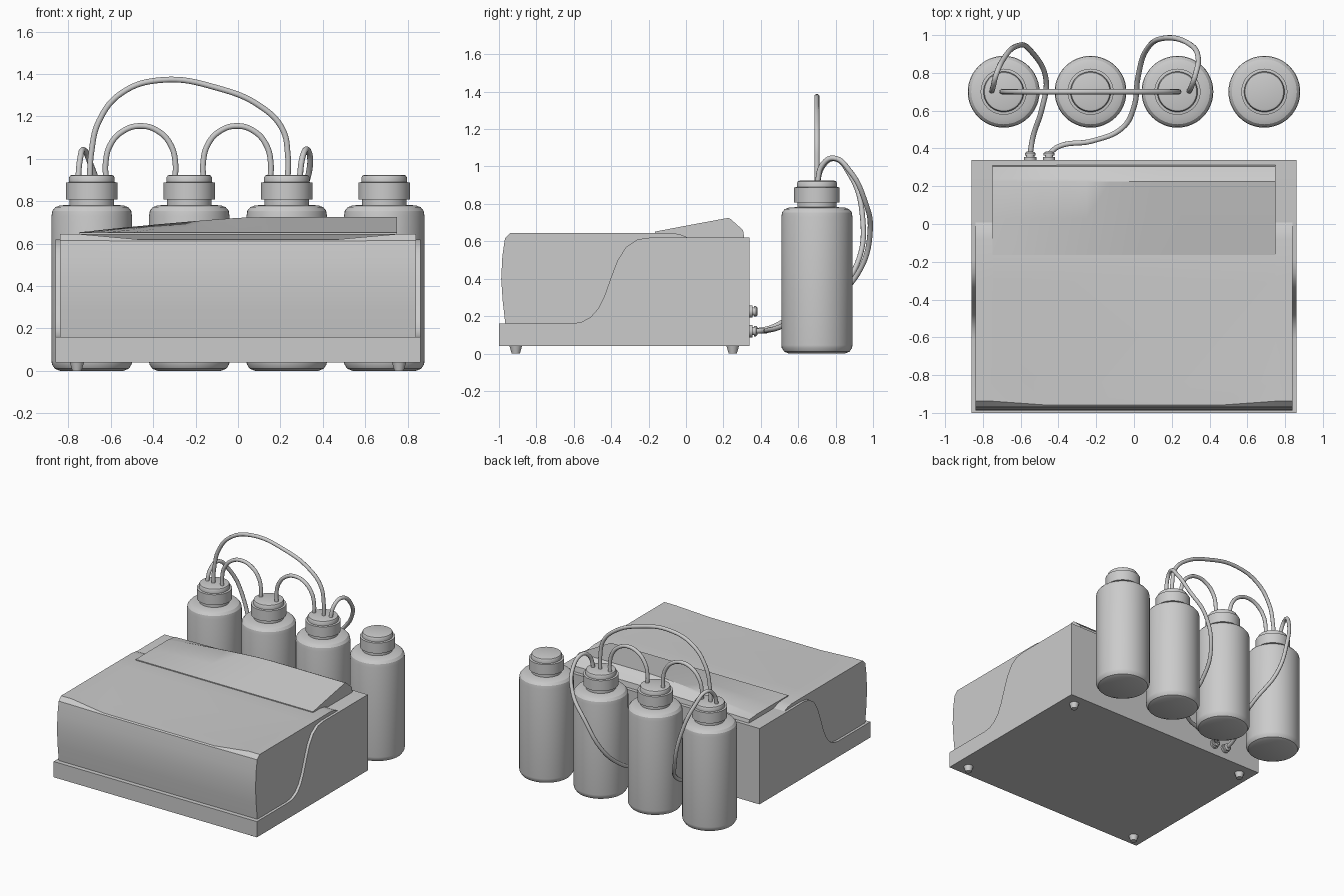
import bpy, bmesh
from math import radians, sin, cos, pi


def finish(name, bm, angle=30):
    bmesh.ops.recalc_face_normals(bm, faces=bm.faces)
    me = bpy.data.meshes.new(name)
    bm.to_mesh(me)
    bm.free()
    ob = bpy.data.objects.new(name, me)
    bpy.context.collection.objects.link(ob)
    bpy.ops.object.select_all(action='DESELECT')
    ob.select_set(True)
    bpy.context.view_layer.objects.active = ob
    bpy.ops.object.shade_smooth_by_angle(angle=radians(angle))
    return ob


def loft(name, sections, angle=30):
    """Bridge closed sections of equal length and cap both ends."""
    bm = bmesh.new()
    rings = [[bm.verts.new(p) for p in s] for s in sections]
    n = len(rings[0])
    for a, b in zip(rings, rings[1:]):
        for i in range(n):
            j = (i + 1) % n
            bm.faces.new((a[i], a[j], b[j], b[i]))
    bm.faces.new(rings[0])
    bm.faces.new(rings[-1])
    return finish(name, bm, angle)


def lathe(name, profile, loc, axis='z', seg=40):
    """Revolve (radius, height) points; closed with end caps."""
    rings = []
    for r, h in profile:
        ring = []
        for k in range(seg):
            u, v = r * cos(2 * pi * k / seg), r * sin(2 * pi * k / seg)
            p = (u, v, h) if axis == 'z' else (u, h, v)
            ring.append([p[i] + loc[i] for i in range(3)])
        rings.append(ring)
    return loft(name, rings)


def tube(name, pts, r=0.014):
    cu = bpy.data.curves.new(name, 'CURVE')
    cu.dimensions = '3D'
    cu.bevel_depth = r
    cu.bevel_resolution = 3
    cu.resolution_u = 8
    cu.use_fill_caps = True
    sp = cu.splines.new('BEZIER')
    sp.bezier_points.add(len(pts) - 1)
    for bp, p in zip(sp.bezier_points, pts):
        bp.co = p
        bp.handle_left_type = bp.handle_right_type = 'AUTO'
    bpy.context.collection.objects.link(bpy.data.objects.new(name, cu))


# Housing base with S-shaped side walls
base = [(-1, 0.04), (-1, 0.16), (-0.61, 0.16), (-0.56, 0.168), (-0.51, 0.195),
        (-0.47, 0.24), (-0.435, 0.31), (-0.40, 0.41), (-0.365, 0.50),
        (-0.32, 0.57), (-0.26, 0.61), (-0.19, 0.62), (0.34, 0.62), (0.34, 0.04)]
loft("housing_base", [[(x, y, z) for y, z in base] for x in (-0.86, 0.86)])

# Front lid: y, outer z, inner z, inner column x (dished top with triangular flanks)
lid = [(-0.965, 0.15, 0.15, 0.47), (-0.98, 0.28, 0.28, 0.47),
       (-0.988, 0.40, 0.40, 0.47), (-0.982, 0.52, 0.52, 0.47),
       (-0.968, 0.615, 0.612, 0.47), (-0.938, 0.645, 0.62, 0.47),
       (-0.835, 0.645, 0.624, 0.57), (-0.30, 0.645, 0.645, 0.745),
       (-0.08, 0.645, 0.645, 0.745), (-0.03, 0.637, 0.637, 0.745),
       (0.02, 0.615, 0.615, 0.745), (0.02, 0.15, 0.15, 0.745)]
cols = []
for side, col in ((-1, 0), (-1, 1), (-1, 2), (1, 2), (1, 1), (1, 0)):
    sec = []
    for k, (y, zo, zi, xi) in enumerate(lid):
        x = (0.84, 0.75, xi)[col]
        if col == 2 and k == 5:
            y = -0.958
        sec.append((side * x, y, zi if col == 2 else zo))
    cols.append(sec)
loft("front_lid", cols, 20)

# Rear hood, its ridge rising from left to right
hood = []
for k in range(13):
    x = -0.75 + 1.5 * k / 12
    t = min(1, (x + 0.75) / 0.8)
    h = 0.072 * (t + 0.25 * t * (1 - t))
    hood.append([(x, -0.165, 0.60), (x, -0.165, 0.652), (x, 0.03, 0.653 + h * 0.5),
                 (x, 0.225, 0.653 + h), (x, 0.24, 0.65 + h * 0.94),
                 (x, 0.305, 0.645 + 0.015 * t), (x, 0.315, 0.60)])
loft("rear_hood", hood)

# Feet
for sx in (-0.76, 0.76):
    for y in (-0.91, 0.25):
        lathe("foot", [(0.022, 0), (0.035, 0.045)], (sx, y, 0), seg=20)

# Rear hose connectors
for x in (-0.55, -0.45):
    for z in (0.12, 0.225):
        lathe("hose_connector", [(0.033, 0.33), (0.033, 0.355), (0.022, 0.355),
                                 (0.022, 0.363), (0.028, 0.363), (0.028, 0.375),
                                 (0.018, 0.383)], (x, 0, z), 'y', 20)

# Bottles with screw caps
bottle = [(0.15, 0), (0.175, 0.01), (0.188, 0.03), (0.19, 0.045), (0.19, 0.73),
          (0.186, 0.755), (0.172, 0.772), (0.15, 0.78), (0.105, 0.783), (0.105, 0.808),
          (0.122, 0.808), (0.122, 0.888), (0.107, 0.89), (0.107, 0.912),
          (0.102, 0.921), (0.092, 0.924)]
for x in (-0.69, -0.23, 0.23, 0.69):
    lathe("bottle", bottle, (x, 0.70, 0), seg=48)

# Short arched hoses between neighbouring bottles
for a, b in ((-0.625, -0.295), (-0.165, 0.155)):
    m, r = (a + b) / 2, (b - a) / 2
    arch = [(m - r * 0.98, 0.7, 0.90)]
    arch += [(m - r * cos(pi * k / 6), 0.7, 0.975 + 0.18 * sin(pi * k / 6)) for k in range(7)]
    tube("short_hose", arch + [(m + r * 0.98, 0.7, 0.90)])

# Long arched hose
tube("long_hose", [(-0.70, 0.7, 0.90), (-0.692, 0.7, 1.03), (-0.655, 0.7, 1.18),
                   (-0.55, 0.7, 1.31), (-0.36, 0.7, 1.372), (-0.10, 0.7, 1.335),
                   (0.11, 0.7, 1.245), (0.21, 0.7, 1.14), (0.235, 0.7, 1.02),
                   (0.235, 0.7, 0.90)])

# Hoses running behind the bottles to the housing
tube("left_return_hose", [(-0.755, 0.70, 0.90), (-0.745, 0.73, 1.0), (-0.73, 0.79, 1.042),
                          (-0.69, 0.875, 0.96), (-0.62, 0.942, 0.75), (-0.545, 0.915, 0.48),
                          (-0.465, 0.76, 0.29), (-0.49, 0.60, 0.22), (-0.535, 0.46, 0.14),
                          (-0.55, 0.37, 0.12)])
tube("right_return_hose", [(0.29, 0.70, 0.90), (0.305, 0.73, 1.01), (0.325, 0.79, 1.045),
                           (0.34, 0.88, 0.97), (0.29, 0.955, 0.82), (0.17, 0.985, 0.66),
                           (0.065, 0.92, 0.43), (0.02, 0.77, 0.28), (0, 0.62, 0.20),
                           (-0.06, 0.51, 0.145), (-0.22, 0.44, 0.125), (-0.40, 0.41, 0.12),
                           (-0.45, 0.37, 0.12)])
